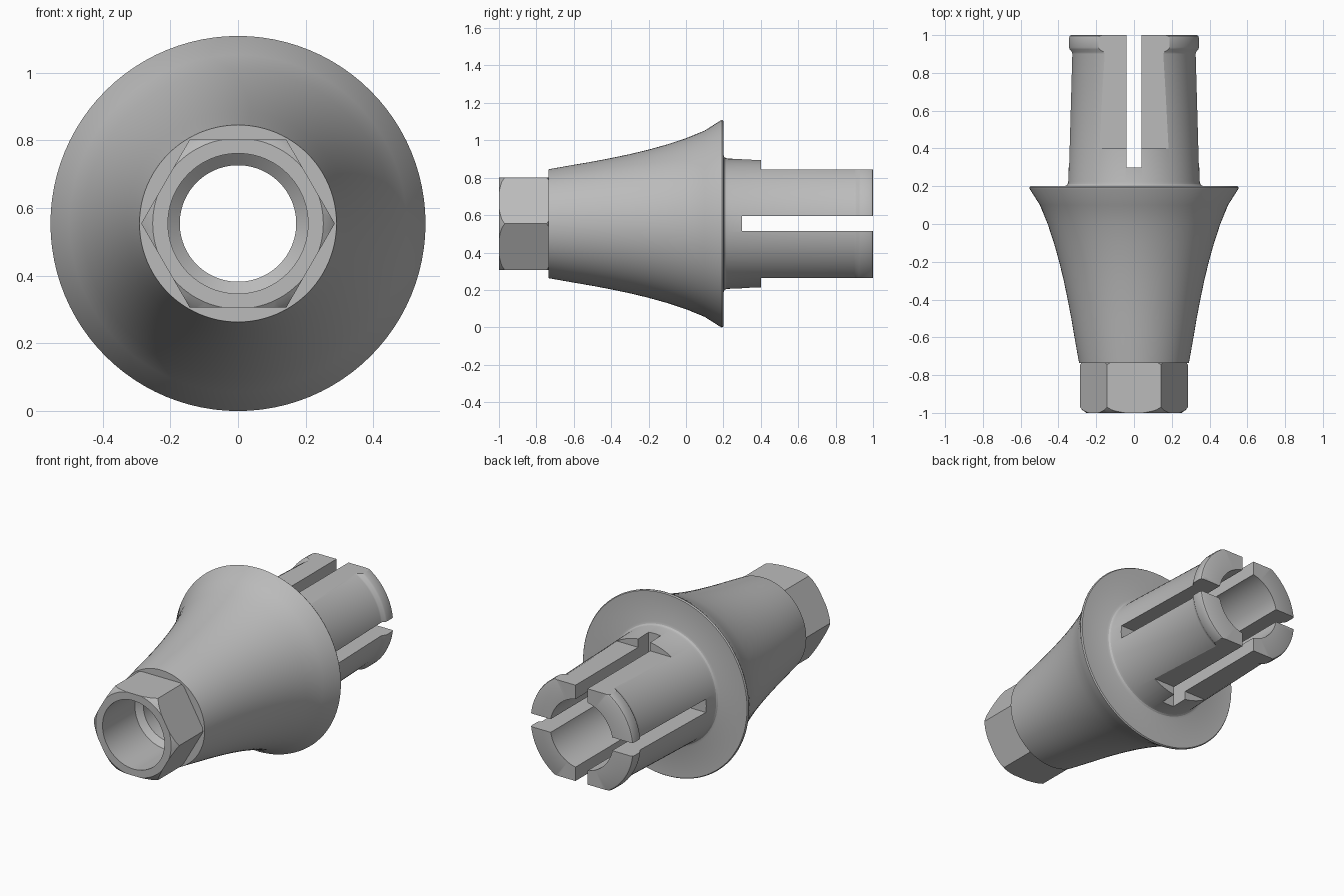
import bpy
import bmesh
from math import cos, sin, pi, radians
from mathutils import Matrix

if "Cube" in bpy.data.objects:
    bpy.data.objects.remove(bpy.data.objects["Cube"])

AXIS_Z = 0.554   # height of the long axis, which runs along y
SIDES = 96

metal = bpy.data.materials.new("satin grey metal")
metal.use_nodes = True
grey = (0.5, 0.5, 0.5, 1)
metal.diffuse_color = grey
metal.node_tree.nodes["Principled BSDF"].inputs["Base Color"].default_value = grey


def add_object(name, bm):
    bmesh.ops.recalc_face_normals(bm, faces=bm.faces)
    mesh = bpy.data.meshes.new(name)
    bm.to_mesh(mesh)
    bm.free()
    mesh.materials.append(metal)
    obj = bpy.data.objects.new(name, mesh)
    bpy.context.collection.objects.link(obj)
    return obj


def lathe(name, profile, sides=SIDES):
    """Turn a closed (y, radius) outline around the long axis."""
    bm = bmesh.new()
    rings = []
    for i in range(sides):
        a = 2 * pi * i / sides
        rings.append([bm.verts.new((r * cos(a), y, AXIS_Z + r * sin(a)))
                      for y, r in profile])
    count = len(profile)
    for i in range(sides):
        a, b = rings[i], rings[(i + 1) % sides]
        for j in range(count):
            k = (j + 1) % count
            bm.faces.new((a[j], a[k], b[k], b[j]))
    return add_object(name, bm)


def box(name, low, high):
    bm = bmesh.new()
    size = [h - l for l, h in zip(low, high)]
    mid = [(h + l) / 2 for l, h in zip(low, high)]
    bmesh.ops.create_cube(bm, size=1, matrix=Matrix.Translation(mid) @ Matrix.Diagonal((*size, 1)))
    return add_object(name, bm)


def cut(target, cutter, operation="DIFFERENCE"):
    cutter.hide_render = True
    mod = target.modifiers.new("cut", "BOOLEAN")
    mod.operation = operation
    mod.solver = "EXACT"
    mod.object = cutter
    bpy.context.view_layer.objects.active = target
    bpy.ops.object.modifier_apply(modifier=mod.name)
    bpy.data.objects.remove(cutter)


# Flared body, tapered post with snap lip, and stepped bore
flare = [(-0.735, 0.291), (-0.6, 0.315), (-0.5, 0.332), (-0.4, 0.351), (-0.3, 0.372),
         (-0.2, 0.396), (-0.1, 0.424), (0, 0.457), (0.1, 0.498), (0.185, 0.552),
         (0.193, 0.554), (0.2, 0.549)]
post = [(0.2, 0.37), (0.204, 0.358), (0.212, 0.351), (0.225, 0.348), (0.9, 0.329),
        (0.91, 0.331), (0.925, 0.343), (0.935, 0.346), (0.985, 0.346),
        (0.996, 0.342), (1, 0.334)]
bore = [(1, 0.21), (0, 0.21), (0, 0.172), (-0.66, 0.172), (-0.69, 0.207), (-0.735, 0.207)]
body = lathe("flared_body_and_post", flare + post + bore)

# Flats above and below the post
for side in (-1, 1):
    zs = sorted((AXIS_Z + side * 0.29, AXIS_Z + side * 0.6))
    cut(body, box("flat_cutter", (-0.5, 0.4, zs[0]), (0.5, 1.1, zs[1])))

# Crossed slots that split the post into four fingers
for half_x, half_z in ((0.04, 0.5), (0.5, 0.04)):
    cut(body, box("slot_cutter", (-half_x, 0.3, AXIS_Z - half_z),
                  (half_x, 1.1, AXIS_Z + half_z)))

# Hexagonal drive end with chamfered corners
hexagon = lathe("hex_drive_end", [(-1.1, 0.286), (-0.6, 0.286), (-0.6, 0.1), (-1.1, 0.1)], 6)
chamfer = lathe("chamfer_cutter", [(-1, 0.252), (-0.985, 0.273), (-0.965, 0.29), (-0.75, 0.29),
                                   (-0.735, 0.278), (-0.735, 0.207), (-1, 0.207)])
cut(hexagon, chamfer, "INTERSECT")

# Smooth turned surfaces, crisp machined edges
bpy.ops.object.select_all(action="DESELECT")
for obj in (body, hexagon):
    obj.select_set(True)
bpy.context.view_layer.objects.active = body
bpy.ops.object.shade_smooth_by_angle(angle=radians(28))
